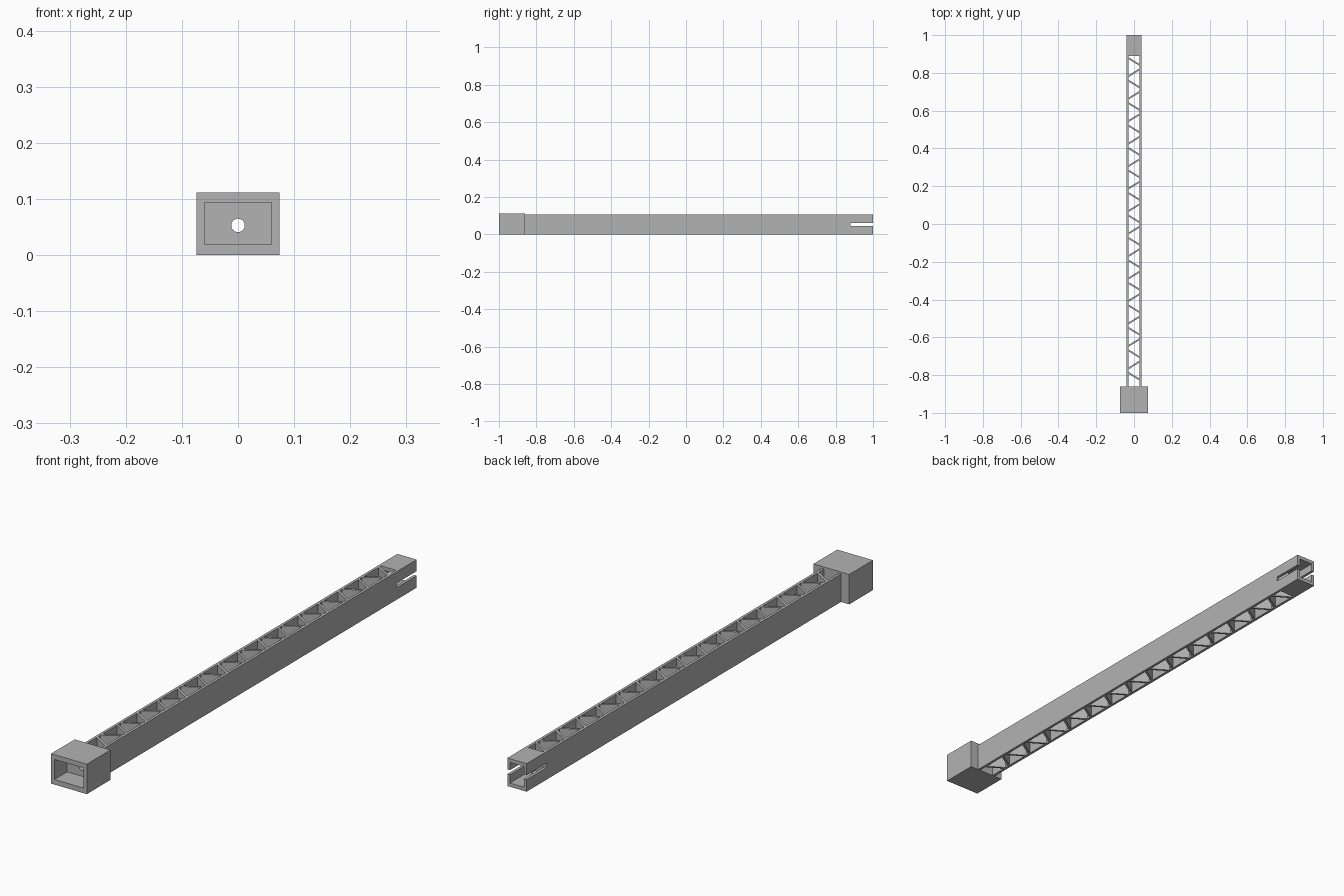
import bpy, bmesh, math

if "Cube" in bpy.data.objects:
    bpy.data.objects.remove(bpy.data.objects["Cube"])

grey = bpy.data.materials.new("plain grey")
grey.diffuse_color = (0.45, 0.45, 0.45, 1)
grey.use_nodes = True
grey.node_tree.nodes["Principled BSDF"].inputs["Base Color"].default_value = grey.diffuse_color


def prism(name, outline, z0, z1):
    """Extrude a flat xy outline from z0 to z1."""
    bm = bmesh.new()
    add_prism(bm, outline, z0, z1)
    return finish(name, bm)


def add_prism(bm, outline, z0, z1):
    face = bm.faces.new([bm.verts.new((x, y, z0)) for x, y in outline])
    top = bmesh.ops.extrude_face_region(bm, geom=[face])["geom"]
    bmesh.ops.translate(bm, vec=(0, 0, z1 - z0),
                        verts=[v for v in top if isinstance(v, bmesh.types.BMVert)])


def finish(name, bm):
    bmesh.ops.recalc_face_normals(bm, faces=bm.faces)
    mesh = bpy.data.meshes.new(name)
    bm.to_mesh(mesh)
    bm.free()
    mesh.materials.append(grey)
    ob = bpy.data.objects.new(name, mesh)
    bpy.context.collection.objects.link(ob)
    return ob


def box(name, hx, y0, y1, z0, z1):
    return prism(name, [(-hx, y0), (hx, y0), (hx, y1), (-hx, y1)], z0, z1)


def drill(name):
    """Round passage along the whole length."""
    bpy.ops.mesh.primitive_cylinder_add(vertices=32, radius=0.012, depth=2.4,
                                        location=(0, 0, 0.053),
                                        rotation=(math.pi / 2, 0, 0))
    bpy.context.object.name = name
    return bpy.context.object


def cut(target, cutter):
    mod = target.modifiers.new("cut", "BOOLEAN")
    mod.operation = "DIFFERENCE"
    mod.solver = "EXACT"
    mod.object = cutter
    bpy.context.view_layer.objects.active = target
    bpy.ops.object.modifier_apply(modifier=mod.name)
    bpy.data.objects.remove(cutter)


# Beam with a zigzag web: the cells between the web walls are cut right through
HEAD_BACK, WEB_END, IN_X = -0.86, 0.89, 0.03
STEP, RISE, HALF, COUNT = 0.0595, 0.037, 0.005, 29


def web_y(j, side):
    """Centre of web wall j where it meets the left (-1) or right (1) side."""
    lean = -side if j % 2 == 0 else side
    return 0.86 - STEP * j + lean * RISE / 2


beam = box("beam", 0.04, HEAD_BACK - 0.001, 1.0, 0, 0.105)
bm = bmesh.new()
for j in range(-1, COUNT):
    cell = []
    for side in (-1, 1):
        hi = WEB_END if j < 0 else web_y(j, side) - HALF
        lo = HEAD_BACK if j == COUNT - 1 else web_y(j + 1, side) + HALF
        ends = [(side * IN_X, hi), (side * IN_X, lo)]
        cell += ends if side < 0 else ends[::-1]
    add_prism(bm, cell, -0.05, 0.15)
cut(beam, finish("cell_cutter", bm))

# Open socket and side slots at the back end, then the long passage
cut(beam, box("socket_cutter", 0.029, 0.881, 1.1, 0.014, 0.091))
cut(beam, box("slot_cutter", 0.1, 0.88, 1.1, 0.045, 0.062))
cut(beam, drill("beam_drill"))

# Head block with a rectangular recess in front
head = box("head_block", 0.074, -1.0, HEAD_BACK, 0, 0.112)
cut(head, box("recess_cutter", 0.06, -1.1, -0.925, 0.019, 0.094))
cut(head, drill("head_drill"))

for ob in (beam, head):
    ob.data.materials.clear()
    ob.data.materials.append(grey)
    for p in ob.data.polygons:
        p.material_index = 0
        p.use_smooth = False
